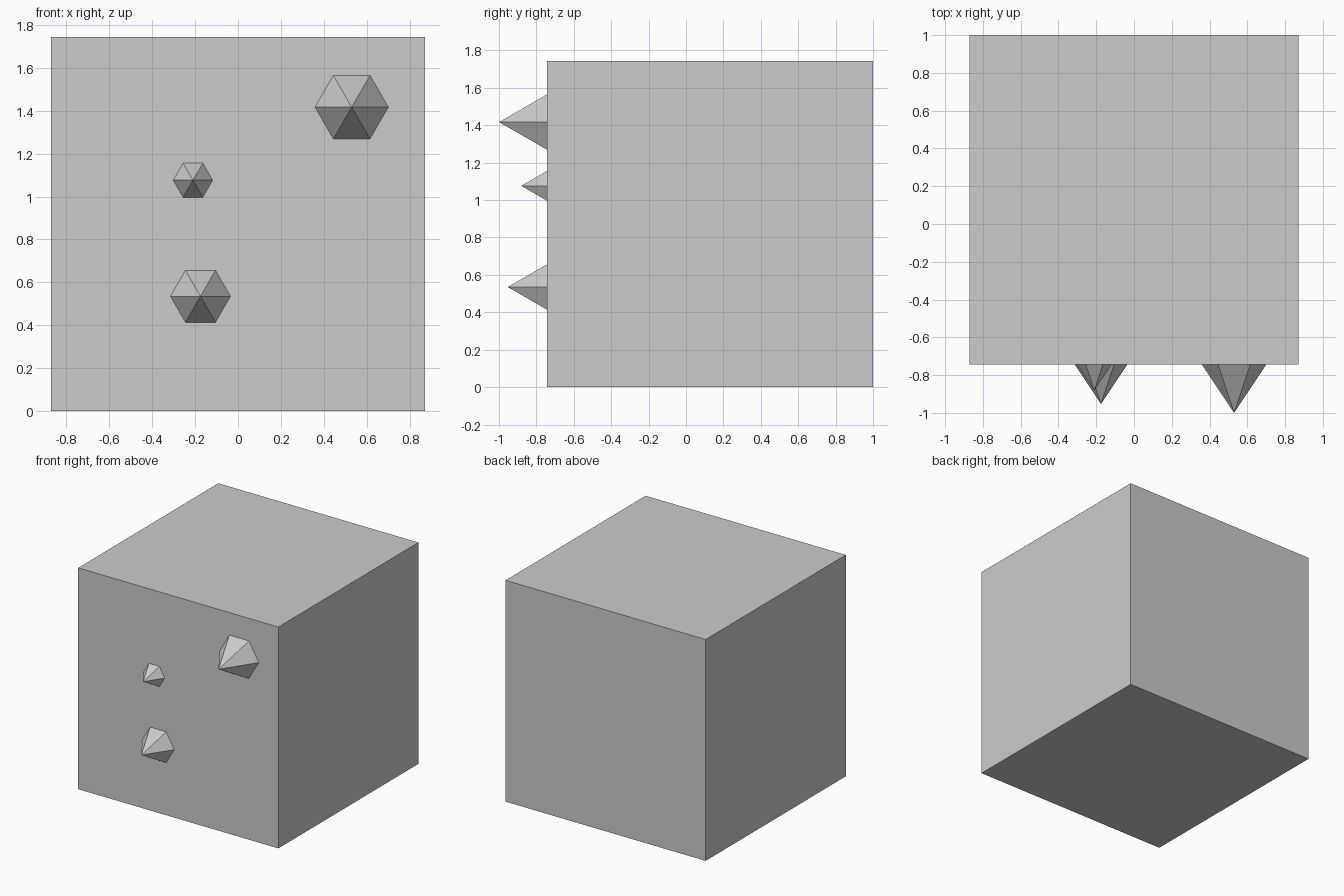
import bpy, bmesh
from math import cos, sin, pi

if "Cube" in bpy.data.objects:
    bpy.data.objects.remove(bpy.data.objects["Cube"])

SIDE = 1.743            # edge of the block
BACK = 1.0
FRONT = BACK - SIDE


def finish(name, bm):
    bmesh.ops.recalc_face_normals(bm, faces=bm.faces)
    mesh = bpy.data.meshes.new(name)
    bm.to_mesh(mesh)
    bm.free()
    obj = bpy.data.objects.new(name, mesh)
    bpy.context.collection.objects.link(obj)
    return obj


def box(name, size, centre):
    bm = bmesh.new()
    bmesh.ops.create_cube(bm, size=1)
    bmesh.ops.scale(bm, verts=bm.verts, vec=size)
    bmesh.ops.translate(bm, verts=bm.verts, vec=centre)
    return finish(name, bm)


def spike(name, x, z, radius):
    # six-sided pyramid pointing forward, corners left and right
    bm = bmesh.new()
    ring = [bm.verts.new((x + radius * cos(i * pi / 3), FRONT,
                          z + radius * sin(i * pi / 3))) for i in range(6)]
    tip = bm.verts.new((x, FRONT - 1.5 * radius, z))
    bm.faces.new(ring)
    for i in range(6):
        bm.faces.new((ring[i], ring[(i + 1) % 6], tip))
    return finish(name, bm)


# Main block
box("block", (SIDE, SIDE, SIDE), (0, (FRONT + BACK) / 2, SIDE / 2))

# Thin inset panel lying just beneath the back surface
inset = SIDE - 0.18
box("back_panel", (inset, 0.01, inset), (0, BACK - 0.006, SIDE / 2))

# Spikes on the front
spike("large_spike", 0.53, 1.417, 0.171)
spike("medium_spike", -0.175, 0.535, 0.14)
spike("small_spike", -0.21, 1.076, 0.092)
